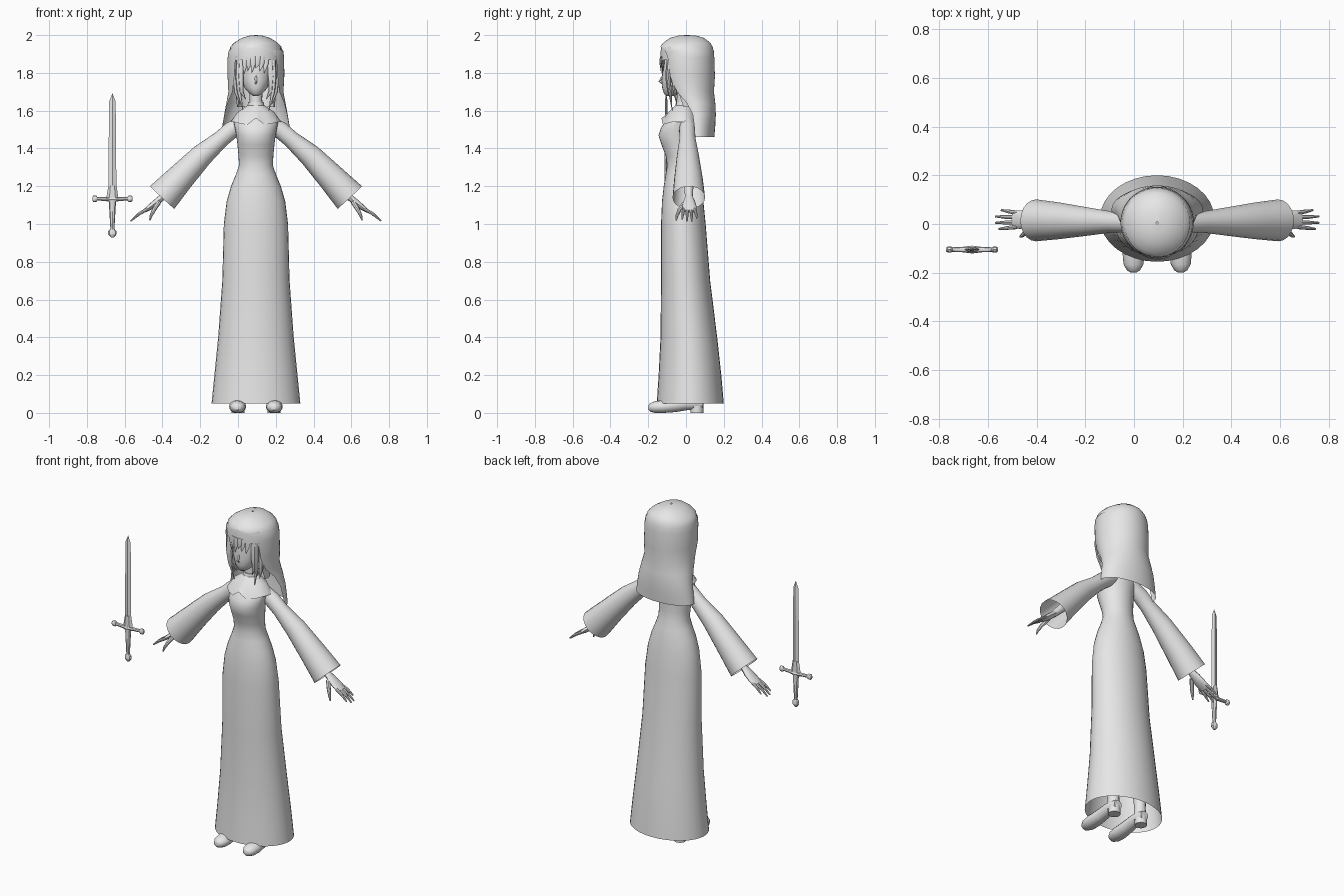
import bpy, bmesh, math
from mathutils import Vector

CX = 0.095  # middle of the figure in x
grey = bpy.data.materials.new("plain_grey")
grey.diffuse_color = (0.8, 0.8, 0.8, 1)


def grid(name, rings, closed=True, caps=(False, False), angle=40):
    """Skin a list of equal-length point rings."""
    bm = bmesh.new()
    vs = [[bm.verts.new(p) for p in r] for r in rings]
    n = len(vs[0])
    for a, b in zip(vs, vs[1:]):
        for i in range(n if closed else n - 1):
            j = (i + 1) % n
            bm.faces.new((a[i], a[j], b[j], b[i]))
    if caps[0]:
        bm.faces.new(vs[0])
    if caps[1]:
        bm.faces.new(vs[-1])
    bmesh.ops.remove_doubles(bm, verts=bm.verts, dist=0.0003)
    bmesh.ops.recalc_face_normals(bm, faces=bm.faces)
    me = bpy.data.meshes.new(name)
    bm.to_mesh(me)
    bm.free()
    me.materials.append(grey)
    ob = bpy.data.objects.new(name, me)
    bpy.context.collection.objects.link(ob)
    bpy.ops.object.select_all(action='DESELECT')
    ob.select_set(True)
    bpy.context.view_layer.objects.active = ob
    bpy.ops.object.shade_smooth_by_angle(angle=math.radians(angle))
    return ob


def arc(z, rx, yf, yb, gap=0, n=32, closed=True):
    """Horizontal ellipse from y=yf to y=yb; gap = half opening at the front."""
    cy, ry, g = (yf + yb) / 2, (yb - yf) / 2, math.radians(gap)
    pts = []
    for i in range(n):
        t = g + (2 * math.pi - 2 * g) * i / (n if closed else n - 1)
        pts.append((CX + rx * math.sin(t), cy - ry * math.cos(t), z))
    return pts


def tube(name, path, radii, ref, n=12, caps=(True, True), floor=False, angle=40):
    """Sweep an ellipse along a path; radii = (along ref, across)."""
    path = [Vector(p) for p in path]
    rings = []
    for k, (p, (ra, rb)) in enumerate(zip(path, radii)):
        t = (path[min(k + 1, len(path) - 1)] - path[max(k - 1, 0)]).normalized()
        u = Vector(ref)
        u = (u - t * u.dot(t)).normalized()
        v = t.cross(u)
        ring = [p + u * ra * math.cos(2 * math.pi * i / n) + v * rb * math.sin(2 * math.pi * i / n)
                for i in range(n)]
        if floor:
            for q in ring:
                q.z = max(q.z, 0)
        rings.append(ring)
    return grid(name, rings, True, caps, angle)


X, Y = (1, 0, 0), (0, 1, 0)

# Dress: skirt, waist, bust and shoulders (z, half width, front y, back y)
dress = [(.05, .235, -.155, .2), (.2, .22, -.145, .187), (.4, .2, -.135, .165), (.7, .178, -.132, .128),
         (1.0, .17, -.132, .104), (1.12, .155, -.127, .092), (1.2, .132, -.118, .08), (1.26, .107, -.108, .068),
         (1.31, .09, -.1, .055), (1.36, .092, -.107, .05), (1.42, .098, -.13, .05), (1.47, .104, -.146, .052),
         (1.51, .112, -.132, .055), (1.55, .12, -.105, .055), (1.585, .09, -.075, .045), (1.62, .045, -.052, .03)]
grid("dress", [arc(*r) for r in dress])

# Neck and standing neck band
grid("neck", [arc(z, r, -.015 - r, -.015 + r, n=16) for z, r in ((1.6, .038), (1.66, .033), (1.74, .036))])
grid("neck_band", [arc(z, r, -.012 - r, -.012 + r, n=20) for z, r in ((1.6, .05), (1.645, .041), (1.645, .035))])

# Wide collar with a notch and two points at the front
inner, mid, outer = [], [], []
for i in range(36):
    t = 2 * math.pi * i / 36
    a = min(t, 2 * math.pi - t)
    deg = math.degrees(a)
    z = 1.56 - .035 * deg / 20 if deg <= 20 else 1.525 + .015 * min((deg - 20) / 40, 1)
    front = math.cos(a) > 0
    s, c = math.sin(t), math.cos(t)
    inner.append((CX + .044 * s, -.012 - .044 * c, 1.628))
    mid.append((CX + .098 * s, -.015 - (.078 if front else .066) * c, 1.592))
    outer.append((CX + .134 * s, -.015 - (.114 if front else .076) * c, z))
grid("collar", [inner, mid, outer], angle=50)

# Head and nose
head = [(1.677, .012, -.1, -.07), (1.69, .034, -.117, -.03), (1.72, .06, -.126, .02), (1.76, .078, -.13, .06),
        (1.8, .086, -.126, .075), (1.85, .09, -.126, .085), (1.89, .085, -.115, .09), (1.93, .06, -.08, .07)]
grid("head", [arc(*r, n=24) for r in head], caps=(True, True), angle=60)
tube("nose", [(CX, -.122, 1.79), (CX, -.132, 1.765), (CX, -.142, 1.755), (CX, -.127, 1.742)],
     [(.003, .003), (.007, .006), (.005, .004), (.004, .003)], X, 8, angle=80)

# Veil (z, half width, front y, back y, opening angle)
veil = [(2.0, .004, -.0, .01, 0), (1.997, .035, -.04, .055, 0), (1.985, .075, -.085, .095, 0),
        (1.96, .115, -.12, .128, 0), (1.94, .134, -.136, .14, 0), (1.915, .145, -.141, .147, 38),
        (1.88, .15, -.141, .15, 46), (1.78, .15, -.135, .153, 50), (1.7, .146, -.108, .148, 58),
        (1.64, .157, -.075, .155, 72), (1.58, .168, -.045, .158, 78), (1.52, .178, -.035, .155, 80),
        (1.46, .187, -.03, .15, 82)]
grid("veil", [arc(*r, n=41, closed=False) for r in veil], closed=False, angle=60)


# Forehead band under the veil edge
def band(z, k):
    return [(CX + .146 * k * math.sin(a), .003 - .141 * k * math.cos(a), z)
            for a in (math.radians(-52 + 104 * i / 16) for i in range(17))]


grid("forehead_band", [band(1.94, .94), band(1.915, .975), band(1.868, .98), band(1.868, .9)], closed=False)

# Hair behind the face, fringe and side locks
hair = [(1.9, .115, -.11, .1, 42), (1.78, .115, -.105, .1, 50), (1.7, .108, -.08, .09, 58), (1.62, .1, -.06, .08, 70)]
grid("back_hair", [arc(*r, n=25, closed=False) for r in hair], closed=False)
for k, (deg, tip) in enumerate([(-48, 1.76), (-34, 1.795), (-21, 1.81), (-8, 1.80), (5, 1.825), (17, 1.81), (31, 1.80), (47, 1.76)]):
    def on(d, z, r=1.0):
        a = math.radians(d)
        return (CX + .1 * r * math.sin(a), -.02 - .113 * r * math.cos(a), z)
    tube("fringe_%d" % k, [on(deg, 1.89), on(deg, 1.85, 1.03), on(deg - 5, tip, 1.01)],
         [(.016, .006), (.014, .006), (.001, .001)], X, 6)
for s in (-1, 1):
    for k, (d, y, end) in enumerate([(.09, -.085, 1.6), (.105, -.06, 1.63), (.076, -.09, 1.66)]):
        tube("side_lock", [(CX + s * d, y, 1.88), (CX + s * (d + .004), y - .008, 1.78),
                           (CX + s * d, y, 1.7), (CX + s * (d - .022), y + .012, end)],
             [(.014, .012), (.015, .012), (.011, .009), (.001, .001)], X, 8)

# Arms, hands, legs and shoes, repeated on both sides
for s in (-1, 1):
    def P(d, y, z):
        return (CX + s * d, y, z)

    tube("sleeve", [P(.06, .008, 1.54), P(.13, .008, 1.497), P(.185, .008, 1.45), P(.285, .01, 1.365),
                    P(.4, .013, 1.245), P(.497, .015, 1.14)],
         [(.038, .04), (.044, .046), (.043, .045), (.058, .06), (.075, .074), (.086, .088)], Y, 20, (False, False))
    tube("forearm", [P(.3, .01, 1.345), P(.42, .015, 1.22), P(.5, .015, 1.137)],
         [(.034, .034), (.026, .026), (.02, .018)], Y)
    tube("palm", [P(.49, .015, 1.147), P(.525, .017, 1.117), P(.56, .018, 1.09), P(.592, .018, 1.068)],
         [(.02, .017), (.032, .018), (.038, .015), (.036, .009)], Y)
    for base, tip, d in [(.046, .057, .64), (.027, .031, .664), (.007, .005, .664), (-.012, -.02, .65)]:
        drop = (d - .58) * .72
        tube("finger", [P(.575, base, 1.079), P((.58 + d) / 2, (base + tip) / 2, 1.079 - drop * .45), P(d, tip, 1.076 - drop)],
             [(.009, .009), (.008, .008), (.004, .004)], Y, 8)
    tube("thumb", [P(.515, -.005, 1.115), P(.54, -.035, 1.075), P(.555, -.048, 1.045), P(.562, -.052, 1.02)],
         [(.012, .013), (.011, .011), (.008, .008), (.004, .004)], Y, 8)

    tube("leg", [P(.095, .05, .03), P(.095, .05, .12), P(.095, .045, .35), P(.09, .02, .62), P(.085, .0, .95)],
         [(.034, .036), (.032, .034), (.05, .052), (.058, .06), (.07, .07)], X)
    # Shoe with a rounded toe, then its heel block
    tube("shoe", [P(.097, -.199, .028), P(.097, -.19, .028), P(.097, -.165, .03), P(.097, -.12, .033), P(.096, -.06, .04),
                  P(.095, .0, .05), P(.095, .06, .05), P(.095, .09, .048)],
         [(.012, .012), (.027, .022), (.041, .031), (.045, .035), (.04, .036), (.036, .036), (.037, .034), (.026, .026)],
         X, 16, floor=True)
    grid("heel", [[P(.095 + .034 * math.sin(a), .058 - .034 * math.cos(a), z)
                   for a in (math.tau * i / 16 for i in range(16))] for z in (0, .05)], caps=(True, True))

# Sword standing beside the figure, point up
SX, SY = -.665, -.105


def upright(name, rows, n):
    tube(name, [(SX, SY, z) for z, a, b in rows], [(a, b) for z, a, b in rows], X, n, angle=25)


upright("blade", [(1.15, .021, .008), (1.4, .02, .008), (1.65, .017, .007), (1.69, .001, .001)], 4)
upright("blade_collar", [(1.12, .032, .012), (1.15, .03, .012), (1.205, .021, .01)], 6)
upright("grip", [(1.13, .02, .014), (1.1, .018, .013), (1.03, .014, .011), (.965, .01, .009)], 8)
upright("pommel", [(.975, .01, .008), (.962, .022, .013), (.945, .022, .013), (.928, .007, .005)], 8)
tube("crossguard", [(SX + d, SY, 1.132 + h) for d, h in ((-.09, .002), (-.04, 0), (0, -.002), (.04, 0), (.09, .002))],
     [(.009, .009), (.011, .01), (.016, .012), (.011, .01), (.009, .009)], Y, 8)
for s in (-1, 1):
    tube("guard_end", [(SX + s * d, SY, 1.134) for d in (.08, .086, .1, .106)],
         [(.009, .01), (.012, .018), (.012, .018), (.008, .01)], Y, 8)
